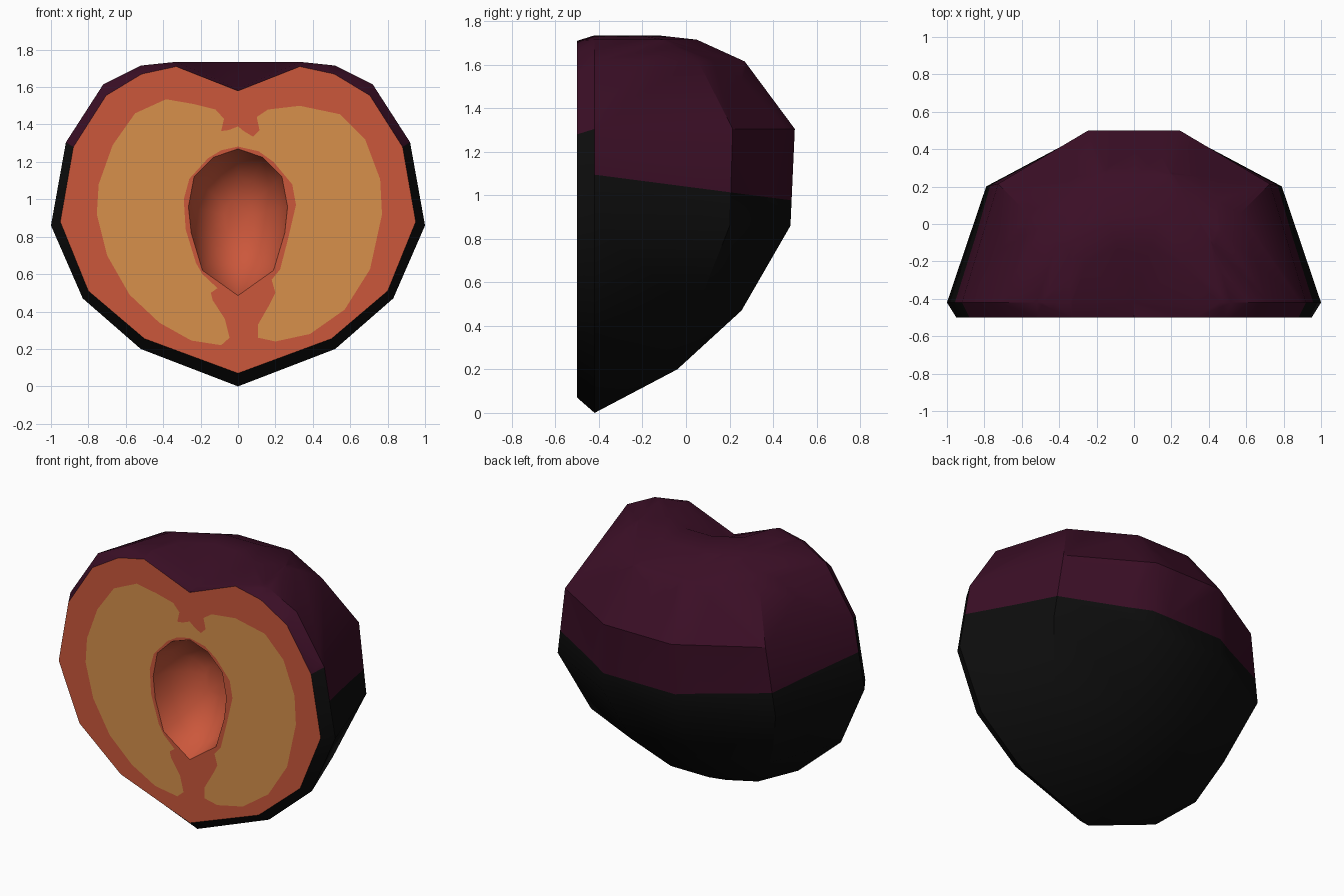
import bpy, bmesh
from mathutils import Vector
from mathutils.geometry import delaunay_2d_cdt

if "Cube" in bpy.data.objects:
    bpy.data.objects.remove(bpy.data.objects["Cube"])

FRONT, MID = -0.5, -0.42      # cut plane, and plane of the widest section


def material(name, rgb):
    m = bpy.data.materials.new(name)
    m.diffuse_color = (*rgb, 1)
    m.use_nodes = True
    m.node_tree.nodes["Principled BSDF"].inputs["Base Color"].default_value = m.diffuse_color
    return m


BLACK = material("black_skin", (0.004, 0.004, 0.004))
PURPLE = material("purple_skin", (0.043, 0.0045, 0.019))
ORANGE = material("orange_flesh", (0.60, 0.096, 0.044))
GOLD = material("golden_flesh", (0.68, 0.28, 0.07))


def finish(bm, name, mats, smooth=None):
    mesh = bpy.data.meshes.new(name)
    bm.to_mesh(mesh)
    bm.free()
    for m in mats:
        mesh.materials.append(m)
    ob = bpy.data.objects.new(name, mesh)
    bpy.context.collection.objects.link(ob)
    if smooth:
        bpy.ops.object.select_all(action='DESELECT')
        bpy.context.view_layer.objects.active = ob
        ob.select_set(True)
        bpy.ops.object.shade_smooth_by_angle(angle=smooth)
    return ob


# Rows of the skin: half width, depth, height, then cut-face half width and height
ROWS = [
    (0.00, 0.00, 0.00, 0.00, 0.07), (0.52, 0.38, 0.20, 0.50, 0.255),
    (0.83, 0.675, 0.47, 0.80, 0.51), (1.00, 0.90, 0.86, 0.95, 0.88),
    (0.92, 0.92, 1.305, 0.88, 1.28), (0.72, 0.69, 1.615, 0.705, 1.555),
    (0.52, 0.47, 1.715, 0.515, 1.67), (0.33, 0.29, 1.735, 0.33, 1.71),
    (0.00, 0.00, 1.59, 0.00, 1.58)]
HALF_RING = [(-1, 0), (-0.79, 0.69), (-0.266, 1), (0.266, 1), (0.79, 0.69), (1, 0)]

# Skin: lofted half fruit with a narrow bevel to the cut face
bm = bmesh.new()
grid = []
for rx, ry, z, fx, fz in ROWS:
    pts = [(-fx, FRONT, fz)]
    pts += [(rx * u, MID + ry * v, z) for u, v in HALF_RING]
    pts += [(fx, FRONT, fz)]
    grid.append([bm.verts.new(p) for p in pts])
for a, b in zip(grid, grid[1:]):
    for j in range(len(a) - 1):
        bm.faces.new((a[j], b[j], b[j + 1], a[j + 1]))
bmesh.ops.remove_doubles(bm, verts=bm.verts[:], dist=1e-4)
bmesh.ops.triangulate(bm, faces=bm.faces[:])


def cut(point, normal, zmin, zmax):
    """Split the skin faces of a height band along a plane."""
    faces = [f for f in bm.faces if zmin < f.calc_center_median().z < zmax]
    geom = set(faces)
    for f in faces:
        geom.update(f.edges)
        geom.update(f.verts)
    bmesh.ops.bisect_plane(bm, geom=list(geom), plane_co=point, plane_no=normal, dist=1e-5)


# Colour borders: a sloping line round the side and a dark patch round the stem dip
SIDE_P, SIDE_N = Vector((0, 0, 1.04)), Vector((0, 0.13, 1))
PATCH = [(-0.34, -0.5), (-0.345, -0.22), (-0.25, 0.02), (-0.17, 0.17), (-0.02, 0.255),
         (0.14, 0.255), (0.29, 0.12), (0.41, -0.08), (0.455, -0.33), (0.46, -0.5)]
cut(SIDE_P, SIDE_N, 0.3, 1.4)
borders = []
for (x0, y0), (x1, y1) in zip(PATCH, PATCH[1:]):
    p, n = Vector((x0, y0, 0)), Vector((y1 - y0, x0 - x1, 0)).normalized()
    borders.append((p, n))
    cut(p, n, 1.36, 2)
for f in bm.faces:
    c = f.calc_center_median()
    in_patch = c.z > 1.36 and all((c - p).dot(n) < 0 for p, n in borders)
    bevel_dark = c.y < MID - 0.01 and c.z < 1.25
    f.material_index = 0 if in_patch or bevel_dark or (c - SIDE_P).dot(SIDE_N) < 0 else 1
finish(bm, "skin", [BLACK, PURPLE], 0.6)

# Cut face: outline, golden horseshoe and pit opening merged into one flat face
outline = [(r[3], r[4]) for r in ROWS]
outline += [(-x, z) for x, z in outline[-2:0:-1]]
gold = [
    # left lobe, from the stem round to the pit
    (-.09, 1.365), (-.075, 1.43), (-.12, 1.48), (-.24, 1.51), (-.385, 1.535), (-.55, 1.46),
    (-.67, 1.29), (-.745, 1.08), (-.755, .92), (-.70, .70), (-.58, .49), (-.42, .34),
    (-.25, .245), (-.09, .22), (-.045, .26), (-.07, .36), (-.135, .46), (-.145, .50),
    (-.11, .525), (-.19, .60),
    # round the pit
    (-.225, .66), (-.28, .84), (-.29, 1.0), (-.26, 1.11), (-.16, 1.22), (-.09, 1.262),
    (0, 1.282), (.11, 1.257), (.19, 1.2), (.29, 1.08), (.31, .97), (.267, .786), (.225, .625),
    # right lobe and the stem end
    (.18, .57), (.2, .5), (.17, .44), (.107, .33), (.107, .26), (.2, .24), (.385, .28),
    (.57, .41), (.706, .626), (.77, .92), (.76, 1.107), (.68, 1.32), (.545, 1.455),
    (.33, 1.5), (.16, 1.48), (.10, 1.44), (.115, 1.37), (.08, 1.335), (.03, 1.365),
    (0, 1.39), (-.05, 1.37)]
right = [(0, 0.485), (0.19, 0.62), (0.25, 0.82), (0.265, 0.96), (0.235, 1.12), (0.13, 1.225), (0, 1.27)]
pit = right + [(-x, z) for x, z in right[-2:0:-1]]

verts, loops = [], []
for loop in (outline, gold, pit):
    loops.append(list(range(len(verts), len(verts) + len(loop))))
    verts += [Vector(p) for p in loop]
co, _, tris, _, _, owners = delaunay_2d_cdt(verts, [], loops, 1, 1e-5)
bm = bmesh.new()
bv = [bm.verts.new((p.x, FRONT, p.y)) for p in co]
for t, own in zip(tris, owners):
    if 2 not in own and 0 in own:
        bm.faces.new([bv[i] for i in t]).material_index = 1 if 1 in own else 0
finish(bm, "cut_flesh", [ORANGE, GOLD])

# Pit hollow: the opening shrinking towards the back
bm = bmesh.new()
rings = []
for s, d in [(1, 0), (0.88, 0.12), (0.6, 0.22), (0.28, 0.27)]:
    rings.append([bm.verts.new((x * s, FRONT + d, 0.9 + (z - 0.9) * s)) for x, z in pit])
n = len(pit)
for a, b in zip(rings, rings[1:]):
    for k in range(n):
        bm.faces.new((a[k], a[(k + 1) % n], b[(k + 1) % n], b[k]))
bm.faces.new(rings[-1])
finish(bm, "pit_hollow", [ORANGE], 1.2)
